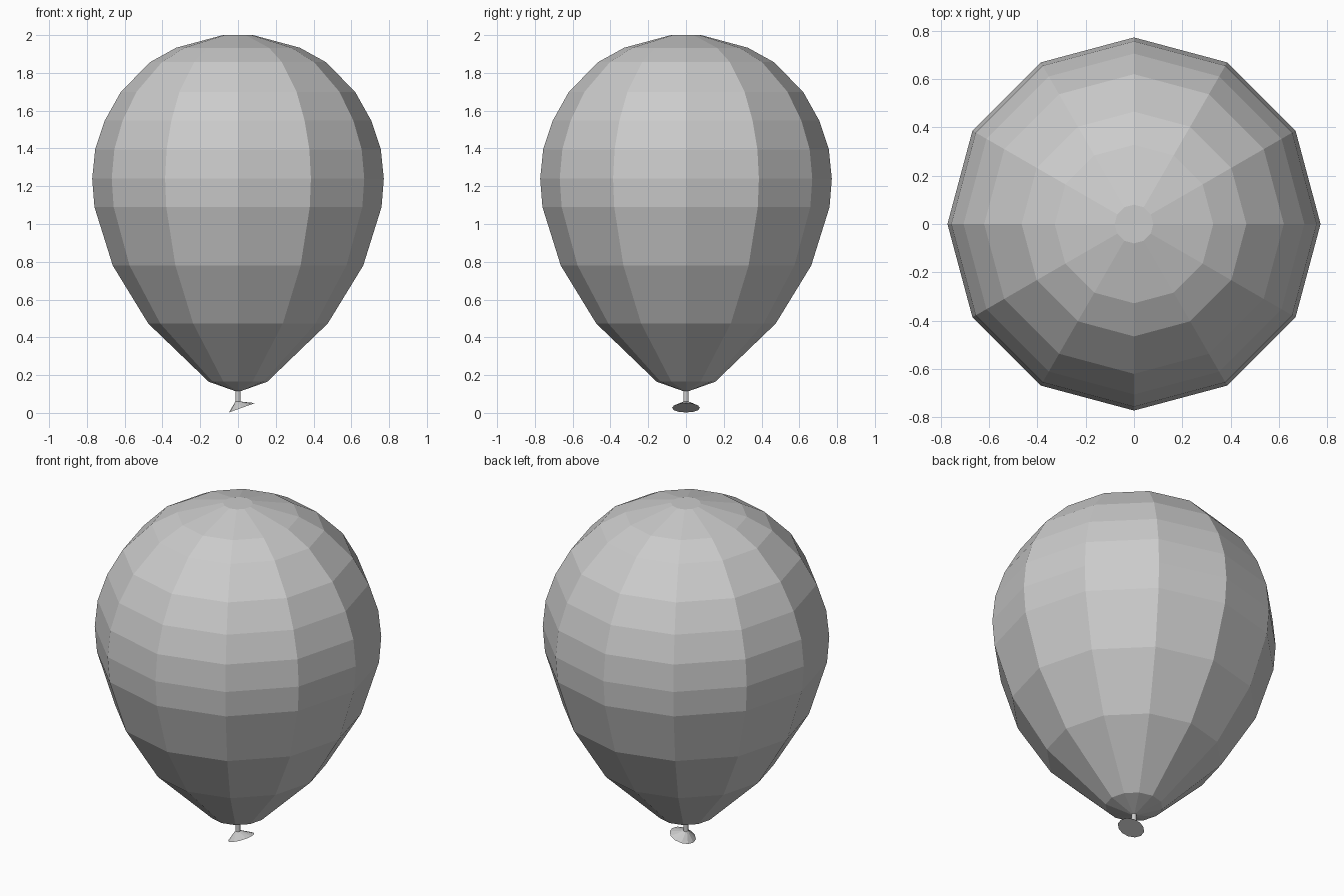
import bpy, bmesh
from math import cos, sin, pi

if "Cube" in bpy.data.objects:
    bpy.data.objects.remove(bpy.data.objects["Cube"])

SIDES = 12


def ring(r, z, cx=0.0, slope=0.0, ry=None):
    """Ring of points round the z axis, optionally tilted along x."""
    ry = r if ry is None else ry
    pts = []
    for i in range(SIDES):
        a = 2 * pi * i / SIDES
        dx = r * cos(a)
        pts.append((cx + dx, ry * sin(a), z + dx * slope))
    return pts


def loft(name, rings):
    """Skin a stack of rings and close both ends."""
    bm = bmesh.new()
    loops = [[bm.verts.new(p) for p in pts] for pts in rings]
    for a, b in zip(loops, loops[1:]):
        for i in range(SIDES):
            j = (i + 1) % SIDES
            bm.faces.new((a[i], a[j], b[j], b[i]))
    bm.faces.new(loops[0][::-1])
    bm.faces.new(loops[-1])
    bmesh.ops.recalc_face_normals(bm, faces=bm.faces)
    mesh = bpy.data.meshes.new(name)
    bm.to_mesh(mesh)
    bm.free()
    obj = bpy.data.objects.new(name, mesh)
    bpy.context.collection.objects.link(obj)
    return obj


# Inflated body: (radius, height) from the neck to the flat crown
profile = [(0.014, 0.115), (0.155, 0.165), (0.475, 0.473), (0.663, 0.78),
           (0.76, 1.09), (0.772, 1.24), (0.756, 1.395), (0.705, 1.548),
           (0.62, 1.70), (0.465, 1.857), (0.328, 1.933), (0.08, 2.0)]
loft("balloon_body", [ring(r, z) for r, z in profile])

# Thin neck flaring into a tilted mouth
loft("neck_and_mouth", [
    ring(0.069, 0.027, cx=0.021, slope=0.36, ry=0.074),
    ring(0.014, 0.06),
    ring(0.014, 0.12),
])
